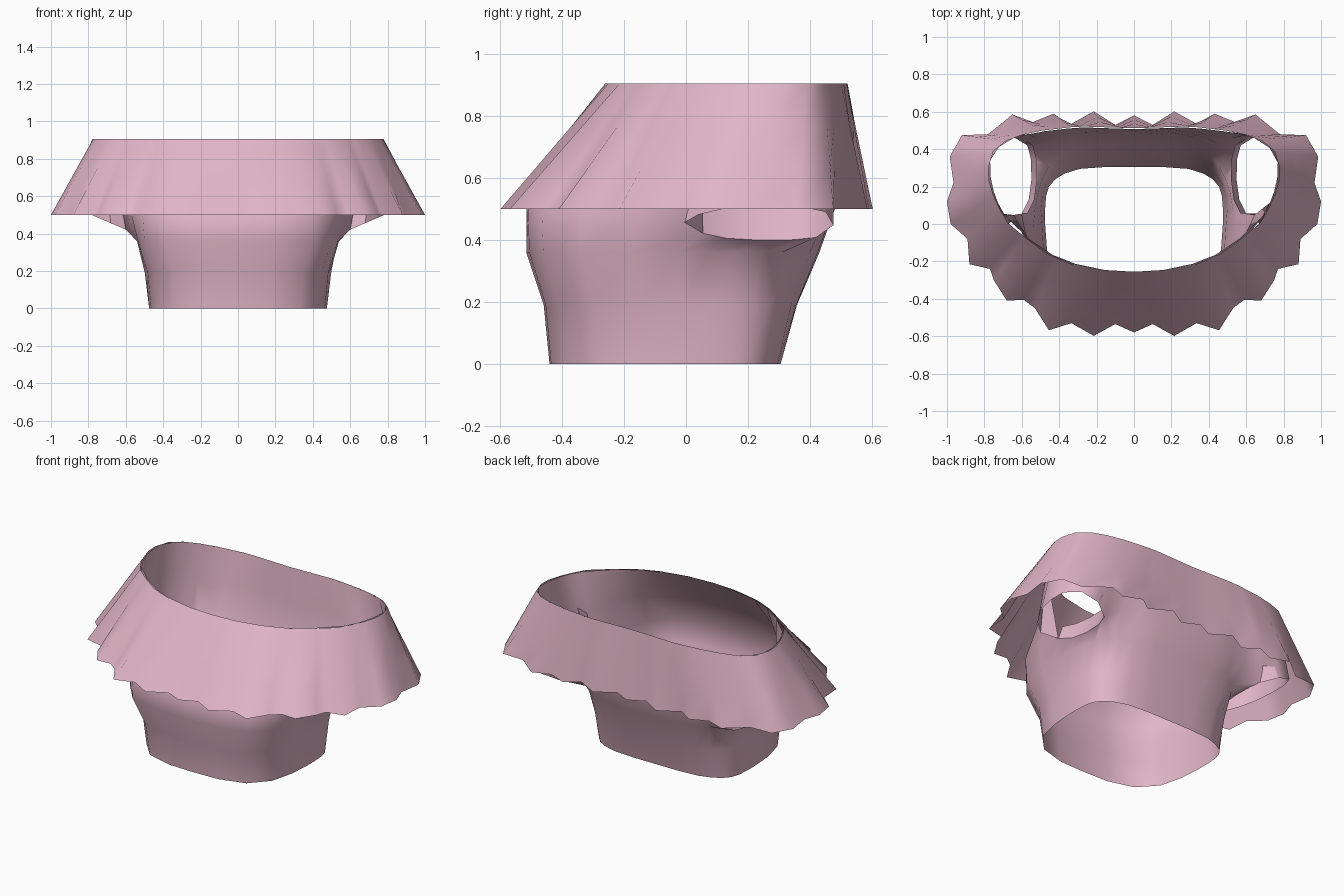
import bpy
import bmesh
import math
from mathutils import Vector

default_cube = bpy.data.objects.get("Cube")
if default_cube:
    bpy.data.objects.remove(default_cube, do_unlink=True)

# One soft pink cloth material
PINK = (0.76, 0.47, 0.57, 1.0)
pink_cloth = bpy.data.materials.new("pink_cloth")
pink_cloth.use_nodes = True
pink_cloth.diffuse_color = PINK
shader = pink_cloth.node_tree.nodes["Principled BSDF"]
shader.inputs["Base Color"].default_value = PINK
shader.inputs["Roughness"].default_value = 0.8


def level(points, height):
    """Lift a flat outline to one height."""
    return [Vector((x, y, height)) for x, y in points]


def arm_plane(points):
    """Lift a flat outline onto the tilted plane of the arm opening."""
    return [Vector((x, y, 0.4 + (x - 0.55) * 0.43)) for x, y in points]


def blend(first, second, factor):
    return [a.lerp(b, factor) for a, b in zip(first, second)]


def mirrored(half):
    """Close a front-to-back half outline across the centre plane."""
    other = [Vector((-p.x, p.y, p.z)) for p in reversed(half[1:-1])]
    return half + other


def distances(points):
    """Running length along an outline, from zero to one."""
    total = [0.0]
    for a, b in zip(points, points[1:]):
        total.append(total[-1] + (b - a).length)
    return [d / total[-1] for d in total]


def matched(outline, guide):
    """Resample an outline so that its points pair up with a guide."""
    marks = distances(outline)
    result = []
    for target in distances(guide):
        i = 0
        while i < len(marks) - 2 and marks[i + 1] < target:
            i += 1
        factor = (target - marks[i]) / (marks[i + 1] - marks[i])
        result.append(outline[i].lerp(outline[i + 1], factor))
    return result


def loft(bm, rows, closed=True):
    """Skin a stack of outlines, listed from bottom to top."""
    grid = [[bm.verts.new(p) for p in row] for row in rows]
    for low, high in zip(grid, grid[1:]):
        count = len(low)
        for i in range(count if closed else count - 1):
            j = (i + 1) % count
            bm.faces.new((low[i], low[j], high[j], high[i]))


def finish(bm, name, angle):
    bmesh.ops.remove_doubles(bm, verts=bm.verts, dist=0.0005)
    mesh = bpy.data.meshes.new(name)
    bm.to_mesh(mesh)
    bm.free()
    mesh.materials.append(pink_cloth)
    obj = bpy.data.objects.new(name, mesh)
    bpy.context.collection.objects.link(obj)
    bpy.ops.object.select_all(action="DESELECT")
    obj.select_set(True)
    bpy.context.view_layer.objects.active = obj
    bpy.ops.object.shade_smooth_by_angle(angle=math.radians(angle))


# Half outlines run from the front centre to the back centre
neckline = level([
    (0, -.26), (.17, -.25), (.35, -.21), (.46, -.16), (.56, -.09), (.68, .01),
    (.74, .12), (.775, .22), (.78, .34), (.74, .41), (.66, .46), (.53, .495),
    (.3, .522), (0, .512)], 0.905)

ruffle_hem = level([
    (0, -.58), (.1, -.535), (.215, -.598), (.335, -.53), (.455, -.568),
    (.53, -.45), (.59, -.405), (.68, -.41), (.75, -.3), (.77, -.24),
    (.88, -.215), (.89, -.08), (.98, 0), (1, .12), (.965, .22), (.985, .36),
    (.92, .475), (.78, .48), (.65, .585), (.54, .545), (.43, .59),
    (.345, .53), (.215, .602), (.1, .53), (0, .58)], 0.5)

waist_hem = level([
    (0, -.44), (.17, -.435), (.33, -.39), (.43, -.28), (.465, -.14),
    (.475, 0), (.475, .08), (.47, .15), (.455, .2), (.42, .24), (.37, .27),
    (.29, .295), (.15, .305), (0, .305)], 0)

ribs = level([
    (0, -.515), (.2, -.505), (.4, -.46), (.5, -.34), (.535, -.17),
    (.54, -.03), (.53, .07), (.515, .16), (.49, .24), (.455, .31),
    (.41, .36), (.34, .4), (.2, .425), (0, .43)], 0.36)

# Chest line, split into front, armhole corners, arm curves and back
chest_front = level([(0, -.515), (.2, -.51), (.4, -.465), (.51, -.34),
                     (.57, -.15)], 0.5)
front_corner, back_corner = arm_plane([(.6, .055), (.57, .42)])
under_arm = arm_plane([(.563, .13), (.548, .24), (.552, .35)])
sleeve_edge = arm_plane([
    (.68, -.005), (.74, .04), (.79, .13), (.81, .24), (.81, .35),
    (.76, .45), (.66, .475)])
chest_back = level([(.45, .43), (.34, .46), (.2, .475), (0, .48)], 0.5)

lower_chest = (chest_front + [front_corner, *under_arm, back_corner]
               + chest_back)
upper_chest = (chest_front + [front_corner, *sleeve_edge, back_corner]
               + chest_back)

# The waist curves out late at the front and sooner at the back
waist = []
for hem_point, rib_point in zip(waist_hem, ribs):
    spread = 0.42 if rib_point.y > 0 else 0.25
    point = hem_point.lerp(rib_point, spread)
    point.z = 0.19
    waist.append(point)

# Bodice: fitted tube below the arms, open sleeves and shoulders above
bm = bmesh.new()
loft(bm, [mirrored(row) for row in (waist_hem, waist, ribs, lower_chest)])
centre = Vector((0, 0.13, 0.85))
lining_neck = [p.lerp(centre, 0.012) for p in matched(neckline, upper_chest)]
shoulders = [upper_chest, blend(upper_chest, lining_neck, 0.5), lining_neck]
loft(bm, [mirrored(row) for row in shoulders])
finish(bm, "bodice", 60)

# Under-arm bands: narrow strips rising inside each armhole
for side, name in ((1, "left_arm_band"), (-1, "right_arm_band")):
    bm = bmesh.new()
    edge = [front_corner, *under_arm, back_corner, sleeve_edge[-1]]
    top = [Vector((p.x - 0.03, p.y, 0.51)) for p in edge]
    rows = [[Vector((p.x * side, p.y, p.z)) for p in row[::side]]
            for row in (edge, top)]
    loft(bm, rows, closed=False)
    finish(bm, name, 70)

# Ruffle: pleats fan out from the smooth neckline to a zigzag hem
bm = bmesh.new()
ruffle_neck = matched(neckline, ruffle_hem)
pleats = [blend(ruffle_hem, ruffle_neck, step / 3) for step in range(4)]
loft(bm, [mirrored(row) for row in pleats])
finish(bm, "neck_ruffle", 80)
